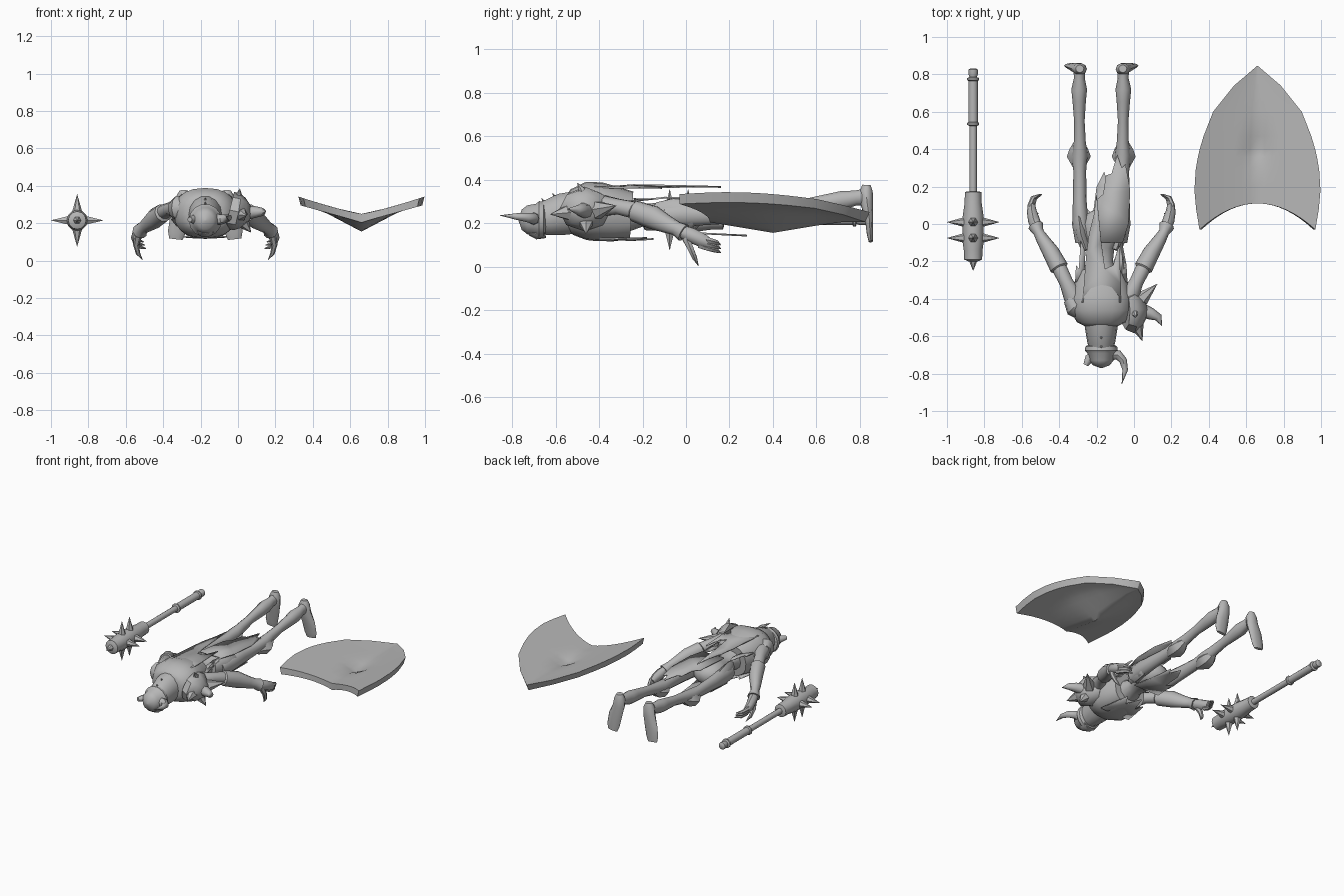
import bpy, bmesh, math
from mathutils import Vector

CX = -0.175  # centre line of the figure
grey = bpy.data.materials.new("plain_grey")
grey.diffuse_color = (0.47, 0.47, 0.47, 1)


def finish(name, bm):
    bmesh.ops.recalc_face_normals(bm, faces=bm.faces)
    me = bpy.data.meshes.new(name)
    bm.to_mesh(me)
    bm.free()
    me.materials.append(grey)
    ob = bpy.data.objects.new(name, me)
    bpy.context.collection.objects.link(ob)
    return ob


def loft(name, secs, sides=10, ref=(0, 0, 1), box=1.0):
    """Skin rings (x, y, z, half width, half height) along a path; box < 1 squares the rings."""
    bm = bmesh.new()
    rings = []
    pts = [Vector(s[:3]) for s in secs]

    def sq(v):
        return math.copysign(abs(v) ** box, v)
    for i, s in enumerate(secs):
        t = (pts[min(i + 1, len(pts) - 1)] - pts[max(i - 1, 0)]).normalized()
        side = t.cross(Vector(ref)).normalized()
        up = side.cross(t)
        a, b = s[3], s[-1]
        rings.append([bm.verts.new(pts[i] + side * a * sq(math.cos(2 * math.pi * k / sides))
                                   + up * b * sq(math.sin(2 * math.pi * k / sides))) for k in range(sides)])
    for r, q in zip(rings, rings[1:]):
        for k in range(sides):
            n = (k + 1) % sides
            bm.faces.new((r[k], r[n], q[n], q[k]))
    bm.faces.new(rings[0])
    bm.faces.new(rings[-1])
    bmesh.ops.remove_doubles(bm, verts=bm.verts, dist=1e-5)
    return finish(name, bm)


def spike(name, base, tip, r, sides=6):
    ref = (0, 0, 1) if abs(tip[2] - base[2]) < 0.05 else (0, 1, 0)
    return loft(name, [(*base, r), (*tip, 0.0005)], sides, ref)


def plate(name, outline, zf, thick=0.008):
    """Thin ragged sheet whose height follows zf(x, y)."""
    bm = bmesh.new()
    bm.faces.new([bm.verts.new((x, y, 0)) for x, y in outline])
    bmesh.ops.triangulate(bm, faces=bm.faces)
    for v in bm.verts:
        v.co.z = zf(v.co.x, v.co.y)
    ob = finish(name, bm)
    ob.modifiers.new("thickness", 'SOLIDIFY').thickness = thick
    return ob


# Torso: breastplate, narrow waist, pelvis
loft("torso", [(CX, y, z, a, b) for y, z, a, b in (
    (-.545, .25, .09, .08), (-.525, .25, .13, .105), (-.46, .255, .168, .133), (-.4, .252, .165, .136),
    (-.32, .24, .145, .125), (-.25, .235, .12, .11))], 20, box=.85)
loft("waist", [(CX, y, .235, a, b) for y, a, b in (
    (-.28, .09, .08), (-.2, .062, .052), (-.13, .07, .058), (-.08, .1, .075),
    (0, .115, .08), (.05, .085, .06), (.08, .03, .03))], 12)

# Collar and helmet
loft("collar", [(CX, y, z, a, b) for y, z, a, b in (
    (-.5, .25, .095, .1), (-.57, .24, .085, .098), (-.63, .225, .075, .085), (-.67, .22, .065, .075))], 14)
loft("helmet", [(CX, y, .215, a, b) for y, a, b in (
    (-.64, .06, .06), (-.655, .085, .085), (-.675, .088, .088), (-.69, .075, .075),
    (-.73, .065, .068), (-.755, .045, .048), (-.77, .005, .005))], 14)
loft("long_horn", [(-.12, -.7, .22, .03), (-.085, -.7, .22, .026), (-.058, -.73, .225, .021),
                   (-.047, -.78, .23, .015), (-.065, -.855, .235, .001)], 8)
loft("broken_horn", [(-.21, -.7, .22, .028), (-.24, -.72, .22, .024), (-.258, -.755, .22, .014)], 8)
for i, (y, z) in enumerate(((-.6, .318), (-.65, .295))):
    spike("collar_spike_%d" % i, (CX, y + .02, z - .03), (CX, y - .015, z + .02), .022)
loft("chin_guard", [(CX, -.65, .16, .05, .03), (CX, -.69, .15, .045, .025), (CX, -.72, .155, .025, .012)], 8)

for s, tag in ((-1, "left"), (1, "right")):
    def m(*secs):
        return [(CX + s * q[0], *q[1:]) for q in secs]

    # Leg with knee guard and downward foot
    loft(tag + "_leg", m((.09, -.09, .235, .05), (.112, 0, .24, .044, .058), (.115, .12, .24, .037, .05),
                         (.115, .28, .24, .034, .04), (.115, .37, .245, .042, .045), (.115, .44, .26, .032, .038),
                         (.117, .55, .28, .028, .033), (.118, .66, .295, .036, .042), (.118, .72, .305, .042, .045),
                         (.117, .78, .315, .029, .036), (.117, .83, .32, .032, .042)), 10)
    loft(tag + "_knee_guard", m((.12, .29, .225, .025, .03), (.12, .36, .22, .064, .045),
                                (.12, .4, .23, .05, .045), (.12, .45, .25, .02, .02)), 6)
    loft(tag + "_foot", m((.115, .83, .375, .022, .02), (.115, .828, .345, .038, .032),
                          (.12, .832, .29, .043, .03), (.14, .842, .22, .05, .02),
                          (.153, .846, .15, .047, .015), (.157, .85, .115, .036, .01)), 10, (0, 1, 0))

    # Arm, flared bracer, hand and claws
    loft(tag + "_upper_arm", m((.12, -.44, .27, .055), (.155, -.38, .28, .05), (.188, -.31, .275, .037),
                               (.222, -.24, .26, .04), (.25, -.19, .245, .03)), 10)
    loft(tag + "_bracer", m((.218, -.25, .26, .03), (.225, -.235, .255, .05), (.27, -.15, .225, .045, .055),
                            (.315, -.08, .19, .034, .04), (.335, -.045, .175, .028, .034),
                            (.35, -.01, .155, .042)), 10)
    loft(tag + "_hand", m((.345, -.02, .16, .03), (.36, .02, .145, .032, .034),
                          (.372, .07, .122, .026, .032), (.372, .1, .11, .02, .026)), 8)
    for k in range(3):
        d = k * .018
        loft("%s_finger_%d" % (tag, k), m((.365, .06, .135 - d, .016), (.38 - d / 3, .1, .122 - d, .015),
                                          (.366 - d / 3, .14, .11 - d, .012),
                                          (.33 - d / 3, .158, .1 - d, .003)), 6)
    loft(tag + "_thumb", m((.36, .0, .13, .02), (.37, .02, .085, .016), (.36, .04, .04, .012),
                           (.335, .058, .002, .001)), 6, (0, 1, 0))

    # Hanging hip strips
    plate(tag + "_hip_strip", [(CX + s * x, y) for x, y in (
        (.09, -.32), (.14, -.31), (.135, -.22), (.12, -.24), (.11, -.09), (.085, -.15))],
        lambda x, y: .33 + .1 * y)
    loft(tag + "_hip_guard", m((.08, -.14, .25, .025, .045), (.108, -.06, .245, .032, .068),
                               (.12, .03, .24, .03, .06), (.125, .09, .24, .008, .02)), 8)

# Left shoulder cap
loft("left_shoulder_cap", [(-.28, -.47, .28, .045), (-.315, -.445, .28, .055, .07), (-.345, -.4, .275, .035, .05)], 10)

# Right spiked shoulder armour
loft("right_shoulder_armour", [(-.045, -.465, .27, .1, .1), (-.005, -.465, .26, .12, .1),
                               (.03, -.46, .255, .09, .08), (.065, -.455, .25, .04, .04)], 8)
for i, (b, t, r) in enumerate((((.03, -.41, .26), (.125, -.32, .28), .045),
                               ((.01, -.53, .25), (.045, -.625, .24), .045),
                               ((0, -.46, .32), (.01, -.5, .385), .035),
                               ((.03, -.46, .2), (.07, -.46, .15), .035))):
    spike("shoulder_spike_%d" % i, b, t, r)
loft("shoulder_horn", [(.04, -.46, .255, .038), (.09, -.48, .26, .032), (.13, -.5, .26, .022),
                       (.15, -.545, .265, .001)], 8)

# Ragged cloth: cape on the back, skirts behind and in front
plate("cape", [(-.28, -.42), (-.27, -.35), (-.255, -.16), (-.24, -.05), (-.215, .05), (-.2, .16), (-.175, -.1),
               (-.155, -.24), (-.11, -.22), (-.08, -.11), (-.07, -.32), (-.07, -.42)],
      lambda x, y: .382 - .02 * (y + .4) - 1.2 * (x - CX) ** 2)
plate("back_skirt", [(-.23, -.1), (-.2, .13), (-.165, .16), (-.15, .26), (-.12, .27), (-.09, .37), (-.065, .3),
                     (-.045, .32), (-.02, .18), (-.03, 0), (-.06, -.1)], lambda x, y: .318 - .03 * y)
plate("front_skirt", [(-.27, -.08), (-.25, .08), (-.22, .05), (-.2, .2), (-.16, .28), (-.13, .2), (-.1, .25),
                      (-.09, .07), (-.07, -.08)], lambda x, y: .16 - .05 * y)
plate("chest_strip", [(-.29, -.4), (-.26, -.22), (-.23, -.27), (-.19, -.15), (-.14, -.25), (-.1, -.18), (-.06, -.4)],
      lambda x, y: .115 + .06 * (y + .4) + 1.2 * (x - CX) ** 2)

# Spiked mace
MX, MZ = -.86, .215
loft("mace_head", [(MX, y, MZ, r) for y, r in (
    (.175, .03), (.17, .044), (.11, .046), (.04, .056), (-.1, .056), (-.14, .05), (-.19, .048), (-.2, .025))], 12)
loft("mace_shaft", [(MX, .8, MZ, .02), (MX, .15, MZ, .02)], 10)
loft("mace_grip", [(MX, y, MZ, r) for y, r in (
    (.525, .022), (.53, .032), (.54, .032), (.545, .025), (.765, .025), (.77, .032), (.78, .032), (.785, .02),
    (.8, .025), (.825, .025), (.832, .015))], 12)
spike("mace_tip", (MX, -.19, MZ), (MX, -.25, MZ), .025)
for j, y in enumerate((.01, -.075)):
    for k in range(4):
        c, n = round(math.cos(k * math.pi / 2)), round(math.sin(k * math.pi / 2))
        spike("mace_spike_%d_%d" % (j, k), (MX + .045 * c, y, MZ + .045 * n),
              (MX + .14 * c, y, MZ + .14 * n), .027)

# Shield: curved shell, bevelled underneath, with a broad pointed boss
SX = .66
ROWS = ((.11, -.03, .31), (.15, .08, .328), (.2, .18, .337), (.3, .29, .33), (.36, .35, .32), (.4, .395, .31),
        (.47, .47, .288), (.6, .6, .237), (.74, .74, .125), (.845, .845, .002))
N = 16
bm = bmesh.new()
layers = []
for low in (0, 1):
    grid = []
    for yc, ye, h in ROWS:
        row = []
        for k in range(N + 1):
            u = 2 * k / N - 1
            x, y = h * u, yc + (ye - yc) * u * u
            if low:
                x, y = x * .965, y - .022 * max(0, (y - .4) / .445)
            d = abs(x) / .337
            z = .205 + .093 * d if low else .25 + .092 * d ** 1.2
            reach = (.2, .3) if low else (.09, .1)
            boss = max(0, 1 - math.hypot(x / reach[0], (y - .4) / reach[1]))
            z -= boss * (.05 if low else .03)
            row.append(bm.verts.new((SX + x, y, z)))
        grid.append(row)
    layers.append(grid)
    for r, q in zip(grid, grid[1:]):
        for k in range(N):
            bm.faces.new((r[k], r[k + 1], q[k + 1], q[k]))
rims = [g[0] + [r[-1] for r in g[1:]] + g[-1][-2::-1] + [r[0] for r in g[-2:0:-1]] for g in layers]
for k in range(len(rims[0])):
    n = (k + 1) % len(rims[0])
    bm.faces.new((rims[0][k], rims[0][n], rims[1][n], rims[1][k]))
finish("shield", bm)

# Smooth shading with sharp edges kept
for ob in bpy.context.scene.objects:
    ob.select_set(True)
    bpy.context.view_layer.objects.active = ob
bpy.ops.object.shade_smooth_by_angle(angle=math.radians(45))
